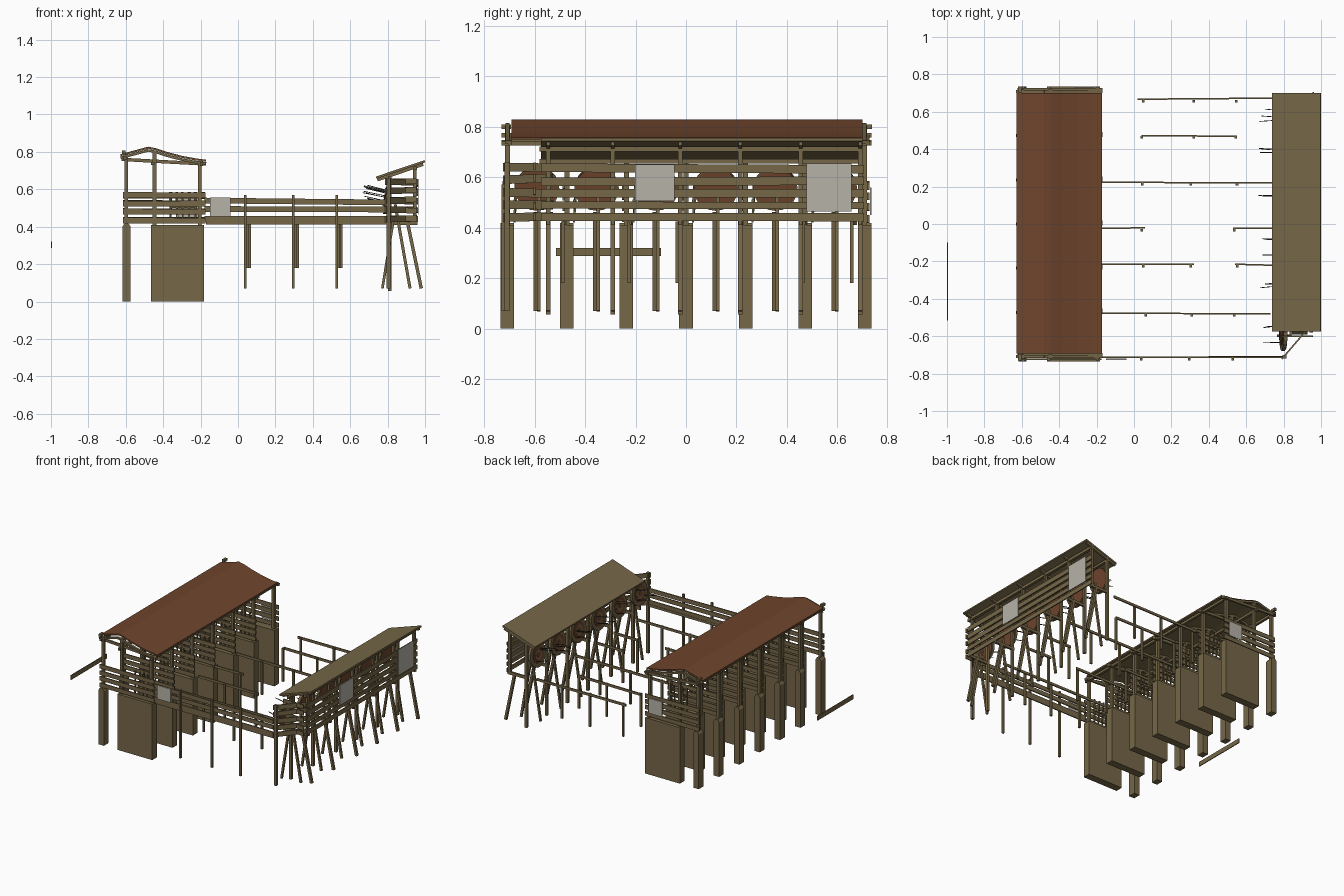
import bpy, bmesh, math, random
from mathutils import Vector

random.seed(4)


def mat(name, rgb):
    m = bpy.data.materials.new(name)
    m.diffuse_color = (*rgb, 1)
    return m


WOOD = mat("weathered wood", (0.18, 0.135, 0.064))
RUST = mat("red brown roof", (0.16, 0.06, 0.026))
GREY = mat("pale grey sheet", (0.47, 0.45, 0.39))
STRAW = mat("straw", (0.2, 0.13, 0.06))
DARK = mat("dark shaft", (0.035, 0.03, 0.022))


def mesh_obj(name, verts, faces, m):
    me = bpy.data.meshes.new(name)
    me.from_pydata(verts, [], faces)
    bm = bmesh.new()
    bm.from_mesh(me)
    bmesh.ops.recalc_face_normals(bm, faces=bm.faces)
    bm.to_mesh(me)
    bm.free()
    ob = bpy.data.objects.new(name, me)
    bpy.context.collection.objects.link(ob)
    me.materials.append(m)
    return ob


BOX_FACES = [(0, 1, 2, 3), (4, 5, 6, 7), (0, 1, 5, 4), (1, 2, 6, 5), (2, 3, 7, 6), (3, 0, 4, 7)]


def beam(name, a, b, w, h, m=WOOD):
    """Rectangular bar from a to b; w = horizontal width, h = the other one."""
    a, b = Vector(a), Vector(b)
    d = (b - a).normalized()
    up = Vector((0, 0, 1)) if abs(d.z) < 0.8 else Vector((1, 0, 0))
    s = d.cross(up).normalized()
    u = s.cross(d)
    vs = [p + s * w / 2 * i + u * h / 2 * j
          for p in (a, b) for i, j in ((-1, -1), (1, -1), (1, 1), (-1, 1))]
    return mesh_obj(name, vs, BOX_FACES, m)


def box(name, x0, x1, y0, y1, z0, z1, m=WOOD):
    return beam(name, (x0, (y0 + y1) / 2, (z0 + z1) / 2), (x1, (y0 + y1) / 2, (z0 + z1) / 2),
                y1 - y0, z1 - z0, m)


def extrude_xz(name, pts, y0, y1, m):
    """Extrude a closed xz outline along y."""
    n = len(pts)
    vs = [(x, y, z) for y in (y0, y1) for x, z in pts]
    fs = [tuple(range(n)), tuple(range(n, 2 * n))]
    fs += [(i, (i + 1) % n, n + (i + 1) % n, n + i) for i in range(n)]
    return mesh_obj(name, vs, fs, m)


def jit(a=0.006):
    return random.uniform(-a, a)


BAYS = [-0.708 + 0.236 * i for i in range(7)]
LANES = [y + 0.118 for y in BAYS[:-1]]

# ---- shooting shelter: footings, posts and partitions at every bay
ROOF = [(-0.628, 0.788), (-0.48, 0.828), (-0.44, 0.82), (-0.38, 0.8), (-0.3, 0.779), (-0.23, 0.766), (-0.17, 0.758)]
for i, y in enumerate(BAYS):
    end = i in (0, 6)
    box("footing_wall", -0.465, -0.182, y - 0.027, y + 0.027, 0, 0.41)
    t = 0.012
    extrude_xz("back_footing", [(-0.618, 0), (-0.574, 0), (-0.574, 0.4), (-0.574 - t, 0.418),
                                (-0.618 + t, 0.418), (-0.618, 0.4)], y - 0.027, y + 0.027, WOOD)
    for x, top in ((-0.597, 0.785), (-0.447, 0.805), (-0.205, 0.75)):
        beam("shelter_post", (x, y, 0.4), (x, y, top), 0.02, 0.02)
    for z in (0.435, 0.482, 0.525, 0.567):
        yb = y - 0.014 if i < 6 else y + 0.014
        beam("partition_board", (-0.615, yb, z + jit(0.003)), (-0.175, yb, z + jit(0.003)), 0.008, 0.03)
    beam("tie_beam", (-0.622, y + 0.012, 0.76), (-0.17, y + 0.012, 0.735), 0.014, 0.018)
    for p, q in zip(ROOF, ROOF[1:]):
        beam("rafter", (p[0], y, p[1] - 0.02), (q[0], y, q[1] - 0.02), 0.016, 0.014)

# shelter roof: red sheet on plain wooden underside, long beams
def roof_layer(name, top, bottom, m):
    extrude_xz(name, [(x, z - top) for x, z in ROOF] + [(x, z - bottom) for x, z in reversed(ROOF)],
               -0.692, 0.7, m)


roof_layer("shelter_roof", 0, 0.006, RUST)
roof_layer("shelter_roof_lining", 0.006, 0.011, WOOD)
for x, z in ((-0.605, 0.767), (-0.455, 0.738), (-0.195, 0.734)):
    beam("long_beam", (x, -0.73, z), (x, 0.735, z), 0.018, 0.018)
for y in (-0.712, 0.718):
    box("roof_end_stub", -0.62, -0.602, y - 0.018, y + 0.018, 0.79, 0.808)

# arrow racks in each bay
for y in LANES:
    box("rack_bar", -0.36, -0.22, y - 0.094, y - 0.084, 0.5, 0.512)
    for k in range(5):
        x = -0.36 + 0.033 * k
        beam("rack_slat", (x, y - 0.09, 0.42), (x + jit(), y - 0.08 + jit(), 0.585), 0.008, 0.008)

# ---- lane dividers: low sills, with gaps where they have fallen
SPANS = [[(-0.17, 0.8)], [(-0.17, 0.73)], [(-0.17, 0.32), (0.54, 0.74)], [(-0.17, 0.06), (0.53, 0.74)],
         [(-0.17, 0.74)], [(0.04, 0.55)], [(0.02, 0.74)]]
DIV_Y = [-0.713, -0.478, -0.215, -0.024, 0.223, 0.473, 0.667]
for i, (y, spans) in enumerate(zip(DIV_Y, SPANS)):
    front = i == 0
    for a, b in spans:
        beam("divider_sill", (a, y, 0.42), (b, y + jit(), 0.42), 0.008, 0.018)
    for x in (0.038, 0.295, 0.528):
        if any(a - 0.03 < x < b + 0.03 for a, b in spans):
            x += 0 if front else 0.014 + jit(0.012)
            beam("divider_post", (x, y - 0.01, 0.07 if front else 0.18),
                 (x, y - 0.01, 0.57 if front else 0.425), 0.014, 0.014)

# front fence boards and corner
for z, z2 in ((0.443, 0.443), (0.495, 0.492), (0.54, 0.53)):
    beam("fence_board", (-0.18, -0.713, z), (0.8, -0.713, z2), 0.008, 0.03)
for k in range(5):
    z = 0.44 + 0.05 * k
    beam("corner_board", (0.79, -0.722, z), (0.955, -0.53, z + jit(0.008)), 0.008, 0.034)
    beam("end_board", (0.79, -0.6, z + 0.004), (0.955, -0.6, z + jit(0.008)), 0.008, 0.03)
beam("corner_post", (0.805, -0.71, 0.07), (0.805, -0.71, 0.66), 0.02, 0.02)

# ---- target butt: posts, boards and lean-to roof
for y in (-0.545, -0.29, -0.022, 0.215, 0.455, 0.69):
    beam("butt_front_post", (0.812, y, 0.055), (0.812, y, 0.69), 0.018, 0.018)
    beam("butt_back_post", (0.945, y, 0.41), (0.945, y, 0.73), 0.018, 0.018)
    beam("butt_stilt", (0.905, y, 0.43), (0.98, y, 0.07), 0.018, 0.018)
    beam("butt_rafter", (0.745, y, 0.65), (0.99, y, 0.733), 0.014, 0.016)
    beam("butt_sill", (0.8, y, 0.42), (0.96, y, 0.42), 0.014, 0.02)
for z, h in ((0.44, 0.032), (0.487, 0.028), (0.535, 0.034), (0.583, 0.034), (0.634, 0.034)):
    beam("butt_board", (0.958, -0.575, z + jit(0.004)), (0.958, 0.705, z + jit(0.004)), 0.008, h)
box("butt_plate", 0.937, 0.957, -0.58, 0.7, 0.702, 0.722)
box("butt_front_plate", 0.802, 0.82, -0.58, 0.7, 0.655, 0.672)
extrude_xz("butt_roof", [(0.737, 0.668), (0.998, 0.756), (1.0, 0.744), (0.74, 0.656)], -0.575, 0.7, WOOD)

# ---- round targets on splayed legs, with arrows
def disc(name, x, y, z, r, depth, m):
    bpy.ops.mesh.primitive_cylinder_add(vertices=20, radius=r, depth=depth, location=(x, y, z),
                                        rotation=(0, math.radians(98), 0))
    ob = bpy.context.object
    ob.name = name
    ob.data.materials.append(m)


for y in LANES:
    z = 0.555
    disc("target", 0.797, y, z, 0.088, 0.018, WOOD)
    disc("target_ring", 0.787, y, z + 0.002, 0.06, 0.005, RUST)
    disc("target_ring", 0.785, y, z + 0.002, 0.04, 0.005, STRAW)
    disc("target_centre", 0.783, y, z + 0.003, 0.018, 0.005, RUST)
    disc("target_back", 0.807, y, z - 0.001, 0.084, 0.004, RUST)
    beam("easel_front_leg", (0.772, y - 0.007, 0.07), (0.835, y - 0.007, 0.46), 0.014, 0.014)
    beam("easel_back_leg", (0.92, y + 0.007, 0.07), (0.84, y + 0.007, 0.52), 0.014, 0.016)
    for k in range(3):
        ya, za = y + jit(0.05), z + jit(0.045)
        beam("arrow", (0.79, ya, za), (0.685 + jit(0.02), ya + jit(0.012), za + 0.025), 0.004, 0.004, DARK)

# ---- pale sheets and the loose plank
box("butt_sheet", 0.964, 0.969, -0.203, -0.045, 0.505, 0.65, GREY)
box("butt_sheet", 0.964, 0.969, 0.477, 0.655, 0.465, 0.655, GREY)
box("fence_sheet", -0.15, -0.04, -0.726, -0.72, 0.455, 0.555, GREY)
box("back_sheet", -0.32, -0.21, 0.729, 0.735, 0.45, 0.56, GREY)
box("loose_plank", -1.0, -0.994, -0.515, -0.1, 0.287, 0.32)
